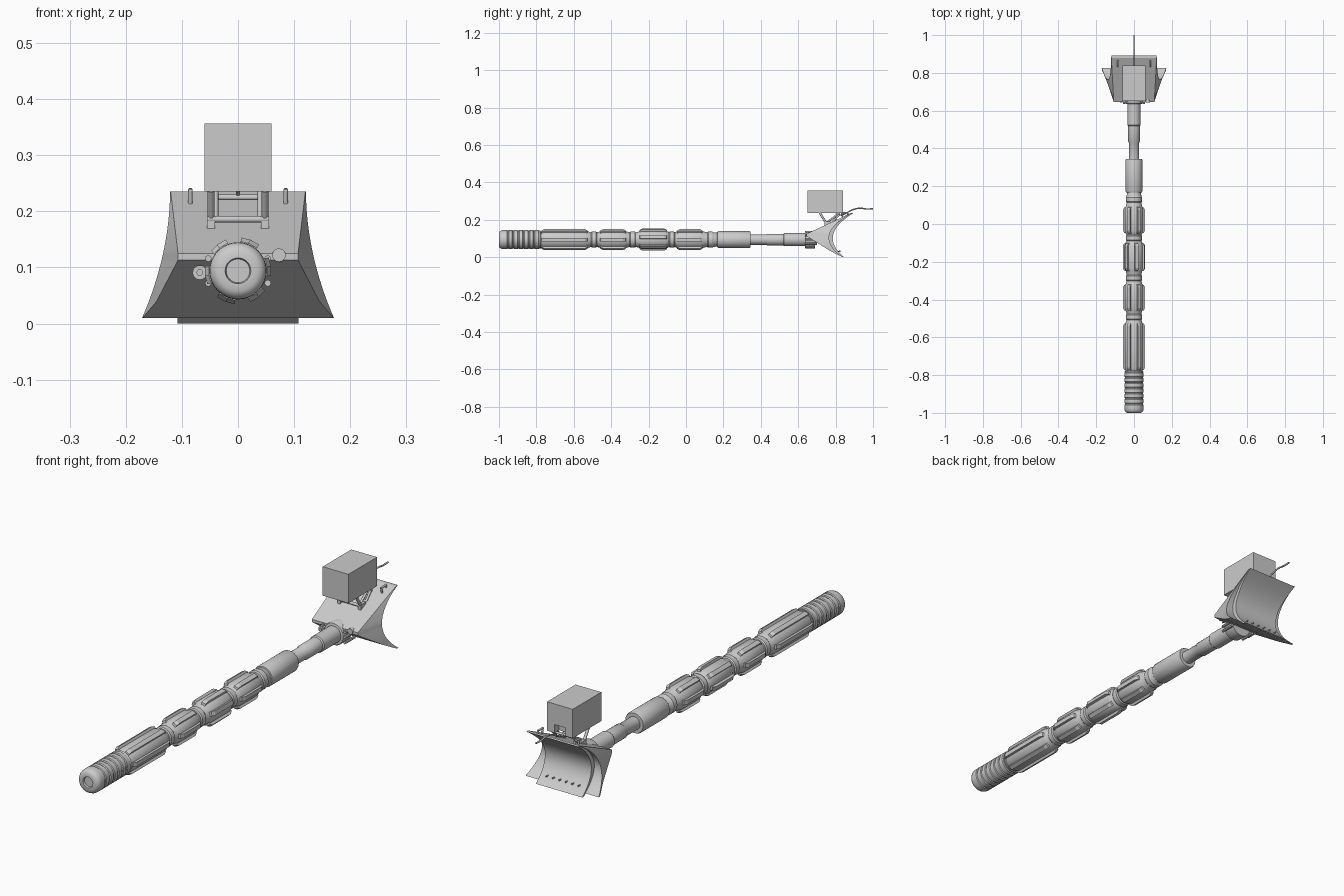
import bpy, bmesh, math
from mathutils import Vector, Matrix

if "Cube" in bpy.data.objects:
    bpy.data.objects.remove(bpy.data.objects["Cube"])

AXIS_Z = 0.094
grey = bpy.data.materials.new("plain_grey")
grey.diffuse_color = (0.6, 0.6, 0.6, 1)
grey.use_nodes = True
grey.node_tree.nodes["Principled BSDF"].inputs["Base Color"].default_value = grey.diffuse_color


def finish(name, bm, smooth=None):
    bmesh.ops.recalc_face_normals(bm, faces=bm.faces)
    me = bpy.data.meshes.new(name)
    bm.to_mesh(me)
    bm.free()
    ob = bpy.data.objects.new(name, me)
    bpy.context.collection.objects.link(ob)
    me.materials.append(grey)
    if smooth:
        bpy.ops.object.select_all(action='DESELECT')
        ob.select_set(True)
        bpy.context.view_layer.objects.active = ob
        bpy.ops.object.shade_smooth_by_angle(angle=math.radians(smooth))
    return ob


def box(name, lo, hi):
    bm = bmesh.new()
    lo, hi = Vector(lo), Vector(hi)
    m = Matrix.Translation((lo + hi) / 2) @ Matrix.Diagonal((*(hi - lo), 1))
    bmesh.ops.create_cube(bm, size=1, matrix=m)
    return finish(name, bm)


def rod(name, a, b, r, seg=12):
    a, b = Vector(a), Vector(b)
    d = b - a
    bm = bmesh.new()
    m = Matrix.Translation((a + b) / 2) @ d.to_track_quat('Z', 'Y').to_matrix().to_4x4()
    bmesh.ops.create_cone(bm, cap_ends=True, segments=seg, radius1=r, radius2=r,
                          depth=d.length, matrix=m)
    return finish(name, bm, 40)


def lathe(name, profile, seg=32):
    """Revolve (y, radius) points around the shaft axis."""
    bm = bmesh.new()
    rings = []
    for y, r in profile:
        rings.append([bm.verts.new((r * math.cos(a), y, AXIS_Z + r * math.sin(a)))
                      for a in (2 * math.pi * i / seg for i in range(seg))])
    for p, q in zip(rings, rings[1:]):
        for i in range(seg):
            j = (i + 1) % seg
            bm.faces.new((p[i], p[j], q[j], q[i]))
    bm.faces.new(rings[0])
    bm.faces.new(rings[-1])
    return finish(name, bm, 35)


def interp(z, pts):
    """Piecewise linear lookup, pts sorted by rising z."""
    for (z0, v0), (z1, v1) in zip(pts, pts[1:]):
        if z <= z1:
            return v0 + (v1 - v0) * (z - z0) / (z1 - z0)
    return pts[-1][1]


def arc(z, p, q, s):
    """Parabola through three (z, value) points."""
    (a, u), (b, v), (c, w) = p, q, s
    return (u * (z - b) * (z - c) / ((a - b) * (a - c)) + v * (z - a) * (z - c) / ((b - a) * (b - c))
            + w * (z - a) * (z - b) / ((c - a) * (c - b)))


def loft(name, zs, row):
    """Stack of trapezoids: row(z) gives front y, front half width, back y, back half width."""
    bm = bmesh.new()
    rows = []
    for z in zs:
        yf, wf, yb, wb = row(z)
        rows.append([bm.verts.new(c) for c in
                     ((-wf, yf, z), (wf, yf, z), (wb, yb, z), (-wb, yb, z))])
    for p, q in zip(rows, rows[1:]):
        for i in range(4):
            j = (i + 1) % 4
            bm.faces.new((p[i], p[j], q[j], q[i]))
    bm.faces.new(rows[0])
    bm.faces.new(rows[-1])
    return finish(name, bm, 25)


# Ribbed grip with rounded butt
grip = [(-0.992, 0.0195), (-0.992, 0.021), (-1.0, 0.023), (-1.0, 0.036), (-0.995, 0.045), (-0.985, 0.05)]
for i in range(7):
    y = -0.975 + i * 0.028
    grip += [(y, 0.051), (y + 0.018, 0.051), (y + 0.021, 0.0475), (y + 0.025, 0.0475)]
grip += [(-0.778, 0.05)]
lathe("grip", grip)

# Main shaft: thick sections parted by ringed necks
sections = [(-0.775, -0.525, 0), (-0.46, -0.32, 0), (-0.25, -0.10, 15), (-0.05, 0.09, 0)]
shaft = [(-0.778, 0.045)]
for i, (a, b, _) in enumerate(sections):
    end = sections[i + 1][0] if i < 3 else 0.17
    mid = (b + end) / 2
    shaft += [(a - 0.001, 0.043), (a + 0.012, 0.0495), (b - 0.012, 0.0495), (b + 0.004, 0.043),
              (mid - 0.016, 0.039), (mid - 0.011, 0.043), (mid + 0.011, 0.043), (mid + 0.016, 0.039)]
shaft += [(0.17, 0.037)]
lathe("main_shaft", shaft)

# Raised ribs around every section
for a, b, turn in sections:
    bm = bmesh.new()
    for k in range(6):
        ang = math.radians(turn + 60 * k)
        rot = Matrix.Translation((0, 0, AXIS_Z)) @ Matrix.Rotation(-ang, 4, 'Y')
        prof = [(a, 0.04), (a + 0.003, 0.052), (a + 0.016, 0.059),
                (b - 0.016, 0.059), (b - 0.003, 0.052), (b, 0.04)]
        sides = [[bm.verts.new(rot @ Vector((r, y, s * 0.009))) for y, r in prof] for s in (-1, 1)]
        bm.faces.new(sides[0])
        bm.faces.new(sides[1])
        for i in range(6):
            j = (i + 1) % 6
            bm.faces.new((sides[0][i], sides[0][j], sides[1][j], sides[1][i]))
    finish("section_ribs", bm)

# Sleeve, thin tube and collar leading to the blade
lathe("sleeve", [(0.165, 0.034), (0.168, 0.042), (0.174, 0.045), (0.338, 0.045),
                 (0.345, 0.042), (0.345, 0.028)])
lathe("front_tube", [(0.34, 0.0275), (0.43, 0.0275), (0.435, 0.031), (0.52, 0.031),
                     (0.525, 0.035), (0.66, 0.035)])
lathe("collar", [(0.635, 0.036), (0.637, 0.045), (0.64, 0.047), (0.69, 0.047)])

# Wedge-shaped blade body with flared, hollowed wings
zs = sorted([0.01 + 0.225 * i / 16 for i in range(17)] + [0.04, 0.113, 0.125])


def wing_back(z):
    return arc(z, (0.01, 0.825), (0.11, 0.765), (0.235, 0.885))


loft("blade_body", zs, lambda z: (
    interp(z, [(0.01, 0.815), (0.04, 0.76), (0.113, 0.645), (0.125, 0.645), (0.235, 0.88)]),
    interp(z, [(0.01, 0.17), (0.04, 0.145), (0.113, 0.107), (0.125, 0.107), (0.235, 0.12)]),
    wing_back(z), arc(z, (0.01, 0.171), (0.11, 0.137), (0.235, 0.121))))

# Raised curved centre sheet and cutting lip
loft("blade_face", [0.235 * i / 16 for i in range(17)], lambda z: (
    max(wing_back(z) - 0.004, 0.0), interp(z, [(0, 0.108), (0.16, 0.108), (0.235, 0.12)]),
    arc(z, (0, 0.845), (0.11, 0.785), (0.235, 0.893)),
    interp(z, [(0, 0.108), (0.16, 0.108), (0.235, 0.12)])))

# Row of rivets along the lip
for i in range(6):
    x = -0.075 + 0.03 * i
    rod("lip_rivet", (x, 0.80, 0.03), (x, 0.825, 0.032), 0.003, 8)

# Equipment box with a notch in its rear face
case = box("equipment_box", (-0.06, 0.65, 0.235), (0.06, 0.84, 0.357))
cutter = box("notch_cutter", (-0.025, 0.81, 0.22), (0.025, 0.86, 0.27))
cutter.hide_render = True
cutter.hide_set(True)
mod = case.modifiers.new("notch", 'BOOLEAN')
mod.operation = 'DIFFERENCE'
mod.object = cutter
mod.solver = 'EXACT'

# Hinged mount below the box
rod("mount_bar", (-0.054, 0.745, 0.186), (0.054, 0.745, 0.186), 0.006)
rod("rear_bar", (-0.054, 0.815, 0.225), (0.054, 0.815, 0.225), 0.005)
for s in (-1, 1):
    rod("mount_leg", (s * 0.048, 0.715, 0.237), (s * 0.048, 0.75, 0.182), 0.006)
    rod("mount_strut", (s * 0.04, 0.755, 0.186), (s * 0.04, 0.82, 0.237), 0.005)
    rod("mount_link", (s * 0.048, 0.78, 0.185), (s * 0.048, 0.82, 0.228), 0.005)
    box("mount_foot", (s * 0.048 - 0.007, 0.74, 0.166), (s * 0.048 + 0.007, 0.775, 0.192))
    # Loop pegs on the top edge
    rod("loop_post", (s * 0.085, 0.84, 0.205), (s * 0.085, 0.832, 0.236), 0.004)
    rod("loop_top", (s * 0.085, 0.83, 0.236), (s * 0.085, 0.865, 0.238), 0.004)
    rod("loop_rear_post", (s * 0.085, 0.863, 0.238), (s * 0.085, 0.866, 0.22), 0.004)
    # Bolt lugs beside the collar
    for dz in (-0.022, 0, 0.022):
        rod("collar_bolt", (s * 0.053, 0.635, AXIS_Z + dz), (s * 0.053, 0.70, AXIS_Z + dz), 0.006, 8)

# Round port and edge knob on the blade front
rod("port", (-0.068, 0.65, 0.091), (-0.068, 0.72, 0.091), 0.013, 20)
rod("port_pin", (-0.068, 0.643, 0.091), (-0.068, 0.66, 0.091), 0.006, 12)
rod("edge_knob", (0.073, 0.642, 0.122), (0.073, 0.68, 0.122), 0.012, 16)

# Wavy cable trailing from the rear
cable = bpy.data.curves.new("cable", 'CURVE')
cable.dimensions = '3D'
cable.bevel_depth = 0.0035
cable.bevel_resolution = 2
cable.use_fill_caps = True
path = [(0.80, 0.238), (0.83, 0.225), (0.86, 0.238), (0.895, 0.255), (0.93, 0.262), (0.965, 0.258), (1.0, 0.259)]
sp = cable.splines.new('BEZIER')
sp.bezier_points.add(len(path) - 1)
for p, (y, z) in zip(sp.bezier_points, path):
    p.co = (0, y, z)
    p.handle_left_type = p.handle_right_type = 'AUTO'
cable.materials.append(grey)
bpy.context.collection.objects.link(bpy.data.objects.new("cable", cable))
